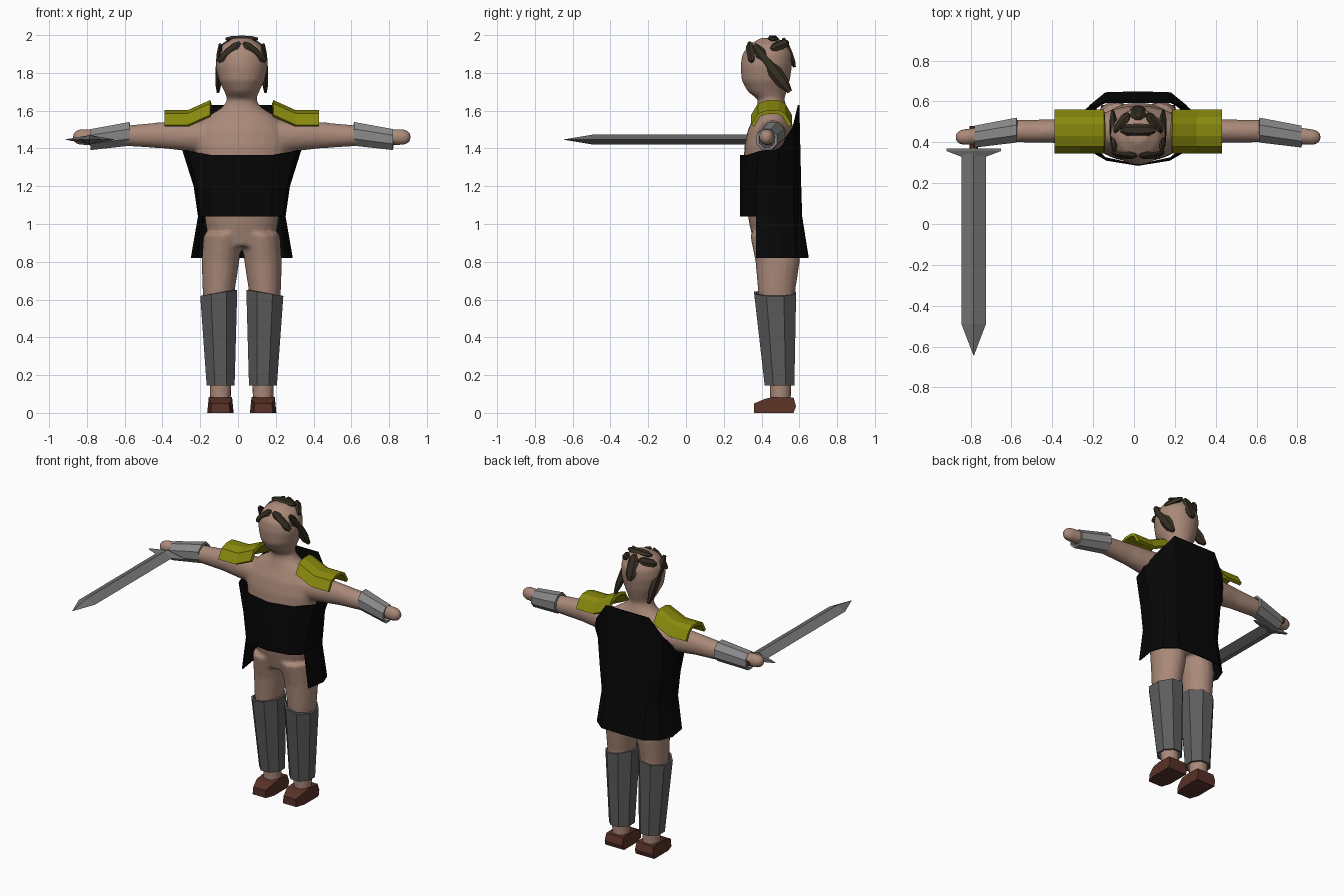
import bpy, bmesh, math
from mathutils import Vector, Matrix

if "Cube" in bpy.data.objects:
    bpy.data.objects.remove(bpy.data.objects["Cube"])

CX = 0.02  # body centre line


def material(name, r, g, b):
    m = bpy.data.materials.new(name)
    m.use_nodes = True
    m.diffuse_color = (r, g, b, 1)
    bsdf = m.node_tree.nodes["Principled BSDF"]
    bsdf.inputs["Base Color"].default_value = (r, g, b, 1)
    bsdf.inputs["Roughness"].default_value = 0.8
    return m


skin = material("skin", 0.40, 0.25, 0.19)
black = material("black_cloth", 0.002, 0.002, 0.002)
olive = material("olive_metal", 0.25, 0.25, 0.004)
light_steel = material("light_steel", 0.25, 0.25, 0.25)
dark_steel = material("dark_steel", 0.11, 0.11, 0.11)
blade_steel = material("blade_steel", 0.17, 0.17, 0.17)
leather = material("brown_leather", 0.10, 0.032, 0.02)
hair = material("dark_hair", 0.035, 0.027, 0.016)


def finish(name, bm, mat, mirror=False, thickness=0, smooth=False):
    bmesh.ops.recalc_face_normals(bm, faces=bm.faces)
    mesh = bpy.data.meshes.new(name)
    bm.to_mesh(mesh)
    bm.free()
    mesh.materials.append(mat)
    for p in mesh.polygons:
        p.use_smooth = smooth
    ob = bpy.data.objects.new(name, mesh)
    ob.location.x = CX
    bpy.context.collection.objects.link(ob)
    if mirror:
        mod = ob.modifiers.new("mirror", "MIRROR")
        mod.merge_threshold = 0.0005
    if thickness:
        mod = ob.modifiers.new("thickness", "SOLIDIFY")
        mod.thickness = thickness
        mod.offset = -1
    return ob


def loft(bm, axis, sections, sides=16, phase=0.0, cap=True, tilt=0.0):
    """Sections are (position on axis, centre a, centre b, radius a, radius b)."""
    rings = []
    for t, ca, cb, ra, rb in sections:
        ring = []
        for i in range(sides):
            w = phase + math.tau * i / sides
            a, b = ca + ra * math.cos(w), cb + rb * math.sin(w)
            co = {"x": (t, a, b), "y": (a, t, b), "z": (a, b, t)}[axis]
            ring.append(bm.verts.new(co))
        rings.append(ring)
    for lo, hi in zip(rings, rings[1:]):
        for i in range(sides):
            j = (i + 1) % sides
            bm.faces.new((lo[i], lo[j], hi[j], hi[i]))
    if cap:
        bm.faces.new(rings[0])
        bm.faces.new(rings[-1])
    return rings


def grid(bm, rows):
    vs = [[bm.verts.new(p) for p in row] for row in rows]
    for a, b in zip(vs, vs[1:]):
        for i in range(len(a) - 1):
            bm.faces.new((a[i], a[i + 1], b[i + 1], b[i]))


# Body: head and torso, arms and legs fused into one smooth skin
bm = bmesh.new()
trunk = [(0.88, .16, .475, .11), (1.0, .193, .465, .13), (1.15, .205, .445, .135),
         (1.3, .235, .44, .137), (1.42, .25, .445, .135), (1.5, .235, .45, .122),
         (1.57, .18, .455, .095), (1.62, .1, .455, .078), (1.66, .076, .45, .07),
         (1.7, .092, .43, .103), (1.76, .122, .422, .128), (1.84, .138, .425, .137),
         (1.9, .132, .43, .132), (1.95, .102, .435, .1), (1.985, .045, .44, .045)]
loft(bm, "z", [(z, 0, y, w, d) for z, w, y, d in trunk], 24)
for s in (-1, 1):
    arm = [(.12, .455, 1.46, .09, .095), (.26, .455, 1.465, .075, .083),
           (.42, .455, 1.47, .058, .07), (.6, .455, 1.467, .056, .056),
           (.78, .432, 1.46, .042, .043), (.86, .425, 1.46, .04, .043),
           (.885, .425, 1.46, .028, .03), (.895, .425, 1.46, .012, .014)]
    loft(bm, "x", [(s * u, y, z, ry, rz) for u, y, z, ry, rz in arm])
    leg = [(.03, .113, .5, .055, .055), (.16, .113, .5, .058, .058),
           (.4, .116, .49, .07, .08), (.65, .122, .48, .086, .1),
           (.8, .113, .485, .1, .118), (.95, .1, .465, .102, .128)]
    loft(bm, "z", [(z, s * u, y, w, d) for z, u, y, w, d in leg])
body = finish("body", bm, skin, smooth=True)
mod = body.modifiers.new("fuse", "REMESH")
mod.mode = "VOXEL"
mod.voxel_size = 0.012
mod.use_smooth_shade = True
mod = body.modifiers.new("soften", "SMOOTH")
mod.factor = 0.5
mod.iterations = 5

# Tunic and cape: closed chest band, high back, skirt open at the front
columns = [
    [(0, .285, 1.04), (0, .285, 1.2), (0, .285, 1.365)],
    [(.15, .31, 1.04), (.155, .31, 1.2), (.165, .32, 1.365)],
    [(.22, .37, 1.04), (.238, .37, 1.2), (.285, .385, 1.385)],
    [(.232, .48, 1.04), (.255, .48, 1.2), (.318, .49, 1.4)],
    [(.21, .57, 1.04), (.225, .57, 1.2), (.25, .57, 1.51)],
    [(.15, .612, 1.04), (.16, .606, 1.2), (.16, .6, 1.63)],
    [(0, .615, 1.04), (0, .61, 1.2), (0, .6, 1.63)]]
hem = [(.25, .37, .82), (.27, .5, .82), (.24, .58, .82), (.16, .645, .82), (0, .65, .82)]
bm = bmesh.new()
grid(bm, columns)
grid(bm, [hem, [c[0] for c in columns[2:]]])
bmesh.ops.remove_doubles(bm, verts=bm.verts, dist=0.0005)
finish("tunic_and_cape", bm, black, mirror=True, thickness=0.008)

# Shoulder guards: an arched plate that turns up towards the neck
arch = [(.345, 1.525), (.38, 1.585), (.43, 1.603), (.49, 1.603), (.525, 1.585), (.56, 1.525)]
bm = bmesh.new()
grid(bm, [[(u, y, z + lift) for y, z in arch]
          for u, lift in ((.41, 0), (.285, 0), (.168, .053))])
finish("shoulder_guards", bm, olive, mirror=True, thickness=0.02)

# Forearm guards
bm = bmesh.new()
loft(bm, "x", [(.595, .46, 1.477, .066, .068), (.8, .428, 1.447, .058, .06)],
     8, math.pi / 8, cap=False)
finish("forearm_guards", bm, light_steel, mirror=True, thickness=0.014)

# Shin guards, with the top rim rising towards the inside
bm = bmesh.new()
rings = loft(bm, "z", [(.145, .112, .495, .08, .085), (.635, .122, .472, .106, .12)],
             8, math.pi / 8, cap=False)
for v in rings[1]:
    v.co.z -= (v.co.x - .122) * 0.16
finish("shin_guards", bm, dark_steel, mirror=True, thickness=0.014)

# Shoes: side profile with a narrower toe
profile = [(.36, 0), (.36, .05), (.42, .075), (.47, .085), (.57, .08), (.582, .035), (.57, 0), (.42, 0)]
bm = bmesh.new()
sides = []
for s in (-1, 1):
    sides.append([bm.verts.new((.113 + s * ((.05 if y < .4 else .07) - z * .1), y, z))
                  for y, z in profile])
    bm.faces.new(sides[-1])
for i in range(len(profile)):
    j = (i + 1) % len(profile)
    bm.faces.new((sides[0][i], sides[0][j], sides[1][j], sides[1][i]))
finish("shoes", bm, leather, mirror=True)

# Sword held in the right hand, pointing forward
SX, SZ = -.785 - CX, 1.447
for name, mat, n, parts in (
        ("sword_blade", blade_steel, 4, [(.345, .06, .027), (-.49, .06, .027), (-.645, .001, .001)]),
        ("sword_guard", blade_steel, 4, [(.37, .133, .024), (.357, .133, .024), (.33, .062, .024)]),
        ("sword_grip", leather, 8, [(.36, .02, .02), (.48, .02, .02)])):
    bm = bmesh.new()
    loft(bm, "y", [(y, SX, SZ, w, h) for y, w, h in parts], n)
    finish(name, bm, mat)


# Hair: flattened locks lying on the head
def lock(name, start, end, outward, width, mirror):
    a, b = Vector(start), Vector(end)
    along = (b - a).normalized()
    across = Vector(outward).cross(along).normalized()
    up = along.cross(across)
    frame = Matrix((along * (b - a).length / 2, across * width / 2, up * 0.02)).transposed().to_4x4()
    frame.translation = (a + b) / 2
    bm = bmesh.new()
    # lens-like lock with blunt ends
    loft(bm, "x", [(-1, 0, 0, .35, .4), (-.6, 0, 0, .9, .9), (0, 0, 0, 1, 1),
                   (.6, 0, 0, .9, .9), (1, 0, 0, .35, .4)], 6)
    bm.transform(frame)
    finish(name, bm, hair, mirror=mirror)


lock("side_locks", (.115, .36, 1.95), (.125, .55, 1.7), (1, 0, .15), .075, True)
lock("fringe_locks", (.01, .335, 1.96), (.125, .35, 1.86), (.3, -1, .7), .06, True)
lock("crown_side_locks", (.045, .54, 1.965), (.115, .45, 1.925), (.6, .4, .8), .06, True)
lock("crown_lock", (-.085, .46, 1.98), (.085, .46, 1.98), (0, 0, 1), .065, False)
lock("back_lock", (0, .515, 1.985), (0, .575, 1.83), (0, 1, .4), .085, False)
